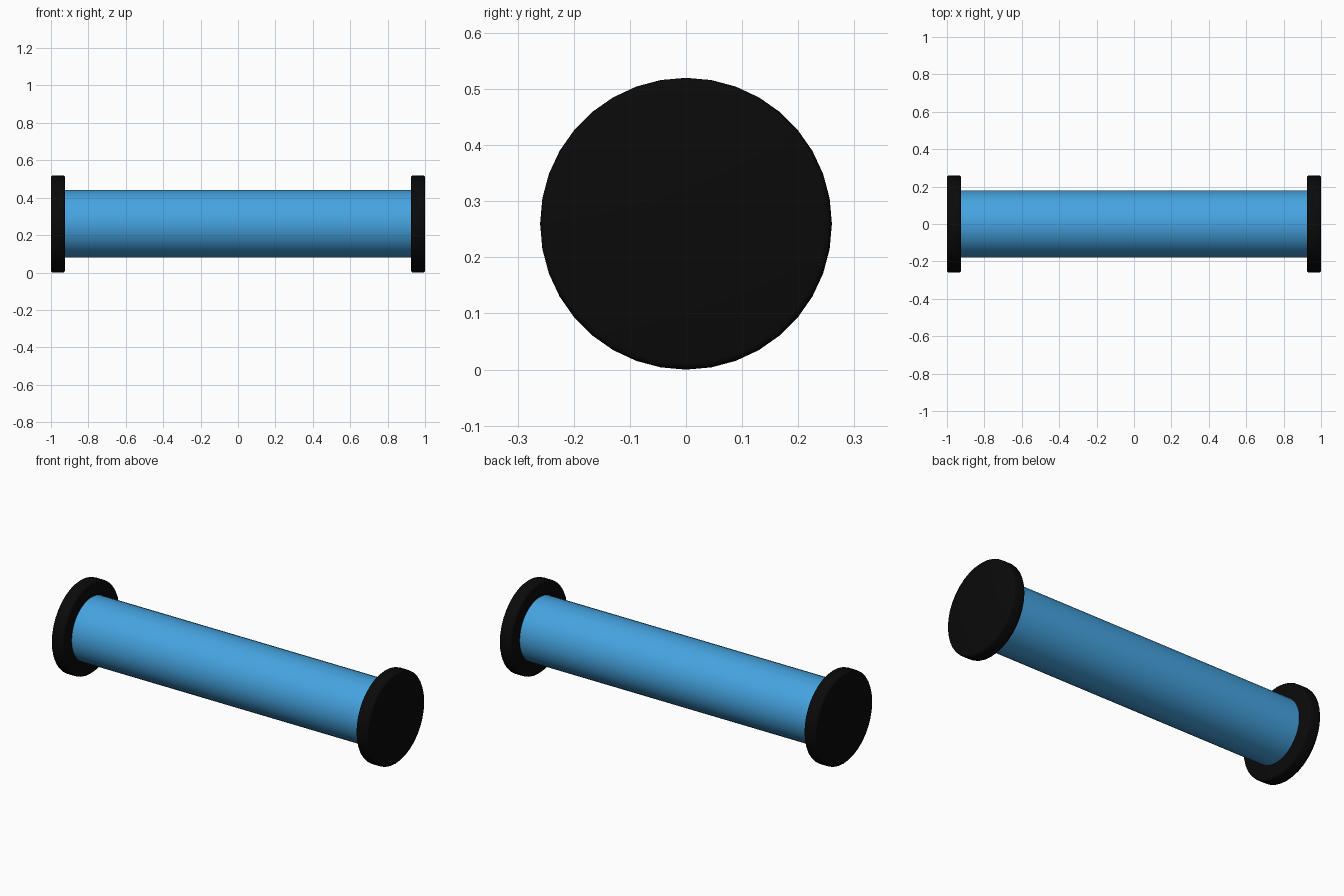
import bpy
import math

if "Cube" in bpy.data.objects:
    bpy.data.objects.remove(bpy.data.objects["Cube"])

AXIS_Z = 0.26


def material(name, color):
    mat = bpy.data.materials.new(name)
    mat.diffuse_color = color
    mat.use_nodes = True
    mat.node_tree.nodes["Principled BSDF"].inputs["Base Color"].default_value = mat.diffuse_color
    return mat


def cylinder_x(name, radius, x0, x1, mat, bevel=0.0):
    """Smooth 36-sided cylinder lying along x."""
    bpy.ops.mesh.primitive_cylinder_add(
        vertices=36, radius=radius, depth=x1 - x0,
        location=((x0 + x1) / 2, 0, AXIS_Z), rotation=(0, math.pi / 2, 0))
    obj = bpy.context.object
    obj.name = name
    obj.data.materials.append(mat)
    bpy.ops.object.transform_apply(location=False, rotation=True, scale=True)
    if bevel:
        mod = obj.modifiers.new("rounded_rim", 'BEVEL')
        mod.width = bevel
        mod.segments = 3
        mod.limit_method = 'ANGLE'
        mod.angle_limit = math.radians(40)
        bpy.ops.object.modifier_apply(modifier=mod.name)
    bpy.ops.object.shade_smooth_by_angle(angle=math.radians(35))
    return obj


blue = material("blue", (0.06, 0.37, 0.75, 1))
black = material("black", (0.003, 0.003, 0.003, 1))

# Long central tube
cylinder_x("tube", 0.18, -0.93, 0.93, blue)

# Wide end caps with softened rims
cylinder_x("left_cap", 0.26, -1.0, -0.925, black, bevel=0.012)
cylinder_x("right_cap", 0.26, 0.925, 1.0, black, bevel=0.012)
